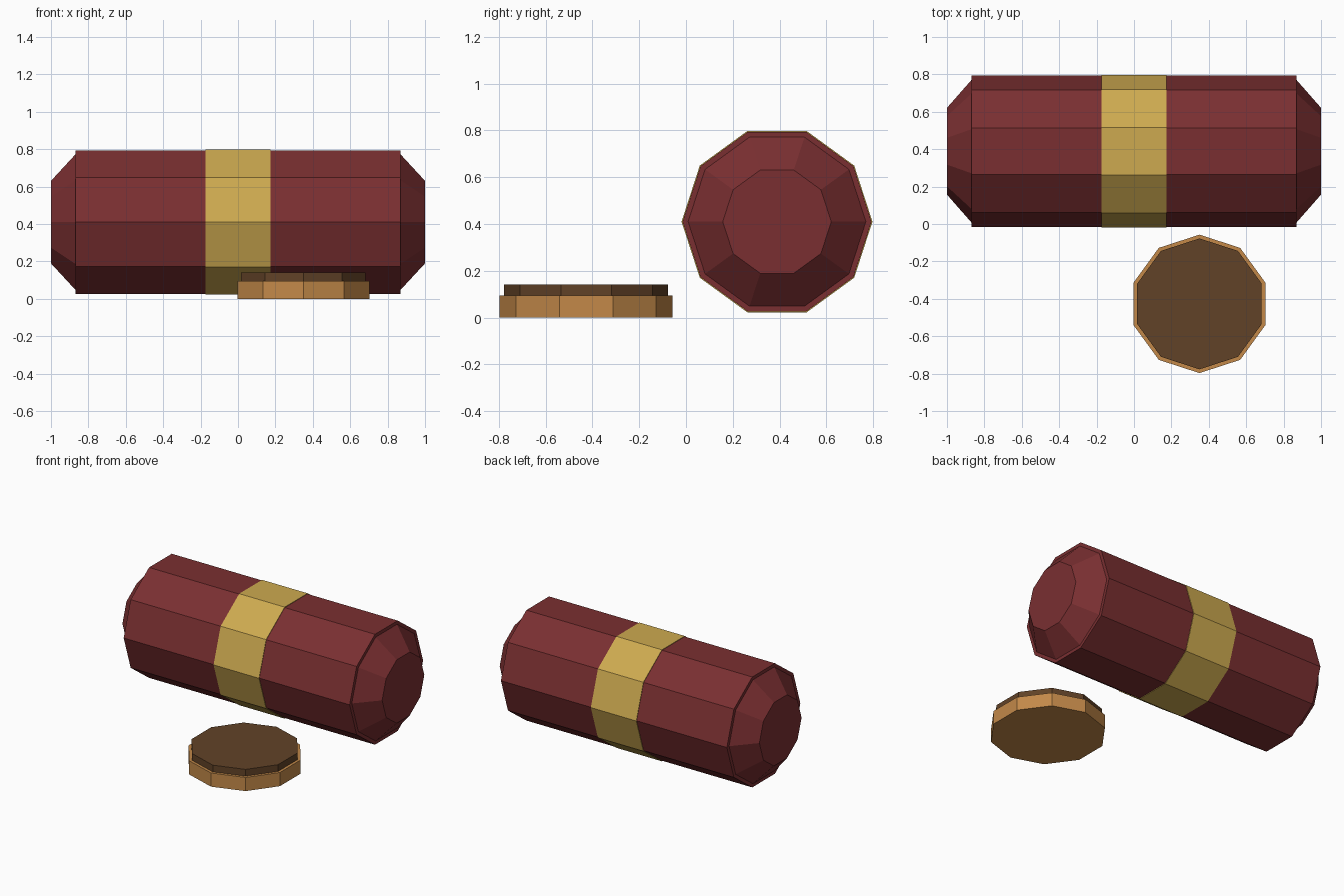
import bpy, bmesh, math

if "Cube" in bpy.data.objects:
    bpy.data.objects.remove(bpy.data.objects["Cube"])

SIDES = 10


def srgb(r, g, b):
    lin = [((c / 255 + 0.055) / 1.055) ** 2.4 for c in (r, g, b)]
    return (*lin, 1.0)


def material(name, rgb):
    m = bpy.data.materials.new(name)
    m.diffuse_color = srgb(*rgb)
    m.use_nodes = True
    m.node_tree.nodes["Principled BSDF"].inputs["Base Color"].default_value = m.diffuse_color
    return m


def lathe(name, profile, mat, location, rotation=(0, 0, 0)):
    """Ten-sided flat-shaded solid around local z; profile holds (height, radius)."""
    bm = bmesh.new()
    rings = []
    for h, r in profile:
        ring = []
        for i in range(SIDES):
            a = math.pi / 2 + math.tau * i / SIDES
            ring.append(bm.verts.new((r * math.cos(a), r * math.sin(a), h)))
        rings.append(ring)
    for low, high in zip(rings, rings[1:]):
        for i in range(SIDES):
            j = (i + 1) % SIDES
            bm.faces.new((low[i], low[j], high[j], high[i]))
    bm.faces.new(rings[0][::-1])
    bm.faces.new(rings[-1])
    mesh = bpy.data.meshes.new(name)
    bm.to_mesh(mesh)
    bm.free()
    mesh.materials.append(mat)
    obj = bpy.data.objects.new(name, mesh)
    obj.location = location
    obj.rotation_euler = rotation
    bpy.context.collection.objects.link(obj)
    return obj


maroon = material("maroon", (122, 47, 49))
gold = material("gold", (205, 170, 80))
tan = material("tan", (195, 137, 73))
brown = material("dark brown", (97, 66, 39))

# Lying roll with stepped, tapered ends
half = [(0.87, 0.404), (0.87, 0.38), (1.0, 0.232)]
roll = [(-h, r) for h, r in reversed(half)] + half
axis_x = (0, math.pi / 2, 0)
lathe("roll", roll, maroon, (0, 0.389, 0.41), axis_x)

# Band around the middle of the roll
lathe("band", [(-0.175, 0.408), (0.175, 0.408)], gold, (0, 0.389, 0.41), axis_x)

# Small round lid with a raised dark top
lid = (0.35, -0.427, 0)
lathe("lid_base", [(0, 0.37), (0.095, 0.37)], tan, lid)
lathe("lid_top", [(0.09, 0.35), (0.142, 0.35)], brown, lid)
